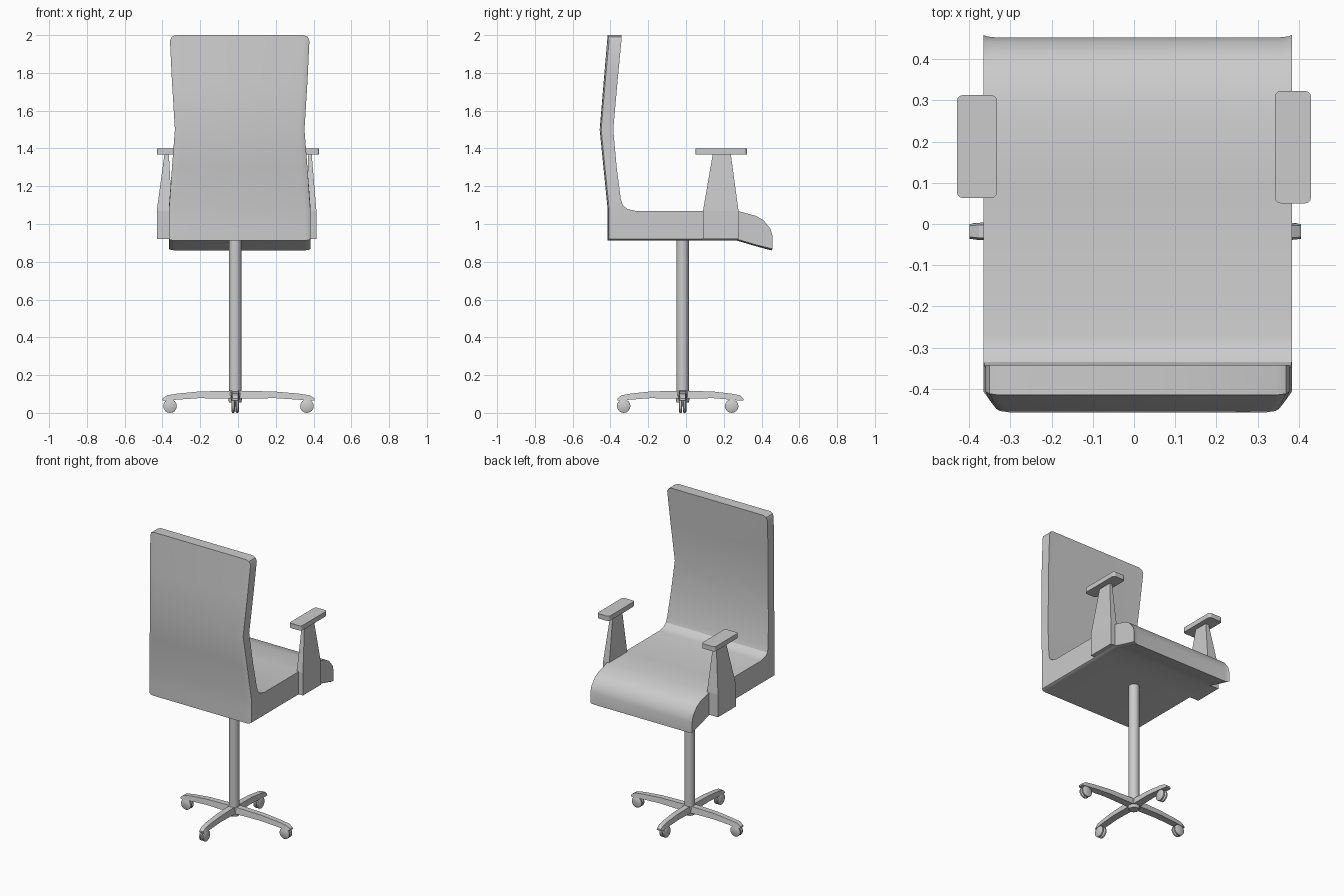
import bpy, bmesh, math
from mathutils import Vector, Matrix

if "Cube" in bpy.data.objects:
    bpy.data.objects.remove(bpy.data.objects["Cube"])


def make(name, verts, faces, smooth=None, bevel=0):
    bm = bmesh.new()
    vs = [bm.verts.new(v) for v in verts]
    for f in faces:
        bm.faces.new([vs[i] for i in f])
    if bevel:  # round the upright corners
        edges = [e for e in bm.edges if abs((e.verts[0].co - e.verts[1].co).normalized().z) > .99]
        bmesh.ops.bevel(bm, geom=edges, offset=bevel, segments=3, profile=.5, affect='EDGES')
    bmesh.ops.recalc_face_normals(bm, faces=bm.faces[:])
    me = bpy.data.meshes.new(name)
    bm.to_mesh(me)
    bm.free()
    ob = bpy.data.objects.new(name, me)
    bpy.context.collection.objects.link(ob)
    if smooth:
        bpy.ops.object.select_all(action='DESELECT')
        bpy.context.view_layer.objects.active = ob
        ob.select_set(True)
        bpy.ops.object.shade_smooth_by_angle(angle=math.radians(smooth))
    return ob


def loft(name, rings, **kw):
    n = len(rings[0])
    verts = [v for r in rings for v in r]
    faces = [[k * n + i, k * n + (i + 1) % n, (k + 1) * n + (i + 1) % n, (k + 1) * n + i]
             for k in range(len(rings) - 1) for i in range(n)]
    faces += [list(range(n)), list(range(len(verts) - n, len(verts)))]
    return make(name, verts, faces, **kw)


def rect(x0, x1, y0, y1, z):
    return [(x0, y0, z), (x1, y0, z), (x1, y1, z), (x0, y1, z)]


def disc(centre, axis, r, h, name, n=16, rim=.8):
    q = Vector(axis).to_track_quat('Z', 'Y')
    rings = []
    for t, s in ((-.5, rim), (-.25, 1), (.25, 1), (.5, rim)):
        rings.append([Vector(centre) + q @ Vector((r * s * math.cos(2 * math.pi * i / n),
                      r * s * math.sin(2 * math.pi * i / n), h * t)) for i in range(n)])
    return loft(name, rings, smooth=35)


# Seat and back: one L-shaped shell, paired outer/inner side profile (y, z)
pairs = [((-.415, 2.0), (-.342, 2.0)), ((-.436, 1.75), (-.363, 1.75)),
         ((-.457, 1.5), (-.385, 1.5)), ((-.437, 1.3), (-.367, 1.3)),
         ((-.415, 1.08), (-.345, 1.13)), ((-.415, .99), (-.335, 1.1)),
         ((-.415, .912), (-.312, 1.08)), ((-.36, .912), (-.27, 1.07)),
         ((.09, .912), (.09, 1.07)), ((.27, .912), (.27, 1.07)),
         ((.34, .891), (.37, 1.043)), ((.39, .877), (.41, 1.02)),
         ((.43, .866), (.442, .975)), ((.453, .86), (.453, .935))]


def half_width(z):
    if z > 1.5:
        return .343 + min(1, (z - 1.5) / .42) * .026
    return .343 + min(1, (1.5 - z) / .4) * .031


rings = []
for side, inset, drop, edge in ((-1, 0, .03, .008), (-1, .009, .009, .003), (-1, .03, 0, 0),
                                (1, .03, 0, 0), (1, .009, .009, .003), (1, 0, .03, .008)):
    loop = []
    for outer in (True, False):
        for k, (o, i) in (enumerate(pairs) if outer else reversed(list(enumerate(pairs)))):
            y, z = o if outer else i
            x = .009 + side * (half_width(z) - inset)
            if k == 0:
                z -= drop
            if outer and k <= 6:
                y += edge
            if outer and k >= 6:
                z += edge
            if k >= 12:
                y += edge * .7
            loop.append((x, y, z))
    rings.append(loop)
n, m = len(rings[0]), len(pairs)
verts = [v for r in rings for v in r]
faces = [[k * n + i, k * n + (i + 1) % n, (k + 1) * n + (i + 1) % n, (k + 1) * n + i]
         for k in range(len(rings) - 1) for i in range(n)]
for base in (0, 5 * n):
    faces += [[base + i, base + i + 1, base + n - 2 - i, base + n - 1 - i] for i in range(m - 1)]
make("seat_and_back", verts, faces, smooth=30)

# Armrests: lower block, tapered upright and rounded pad
for name, bottom, top, pad in (
        ("left", (-.43, -.35), (-.389, -.366), (-.43, -.332, .063, .313)),
        ("right", (.37, .415), (.372, .39), (.342, .43, .05, .323))):
    loft(name + "_arm_support", [rect(*bottom, .09, .278, .92), rect(*bottom, .09, .278, 1.07),
                                 rect(*top, .142, .237, 1.372)])
    loft(name + "_arm_pad", [rect(*pad, 1.368), rect(*pad, 1.4)], bevel=.015)

# Column and hub
hub = Vector((-.015, -.018, 0))
disc(hub + Vector((0, 0, .5)), (0, 0, 1), .033, .84, "column", 12, 1)
disc(hub + Vector((0, 0, .085)), (0, 0, 1), .036, .06, "hub", 12, .9)

# Four arched legs with twin-wheel casters
for name, ang, length, wheel in (("right", 0, .42, .38), ("rear", 270, .345, .312),
                                 ("left", 180, .384, .345), ("front", 90, .322, .26)):
    rot = Matrix.Rotation(math.radians(ang), 3, 'Z')
    rings = []
    for t, lo, hi, w in ((0, .075, .118, .026), (.5, .078, .113, .024),
                         (.8, .07, .102, .022), (.94, .065, .093, .021), (1, .065, .076, .018)):
        rings.append([hub + rot @ Vector((t * length, s * w * f, z))
                      for s, f, z in ((-1, 1, lo), (1, 1, lo), (1, .75, hi), (-1, .75, hi))])
    loft(name + "_leg", rings)
    disc(hub + rot @ Vector((wheel, 0, .06)), (0, 0, 1), .009, .05, name + "_caster_stem", 8, 1)
    for s in (-1, 1):
        disc(hub + rot @ Vector((wheel, s * .011, .036)), rot @ Vector((0, 1, 0)),
             .036, .018, name + "_caster_wheel")
